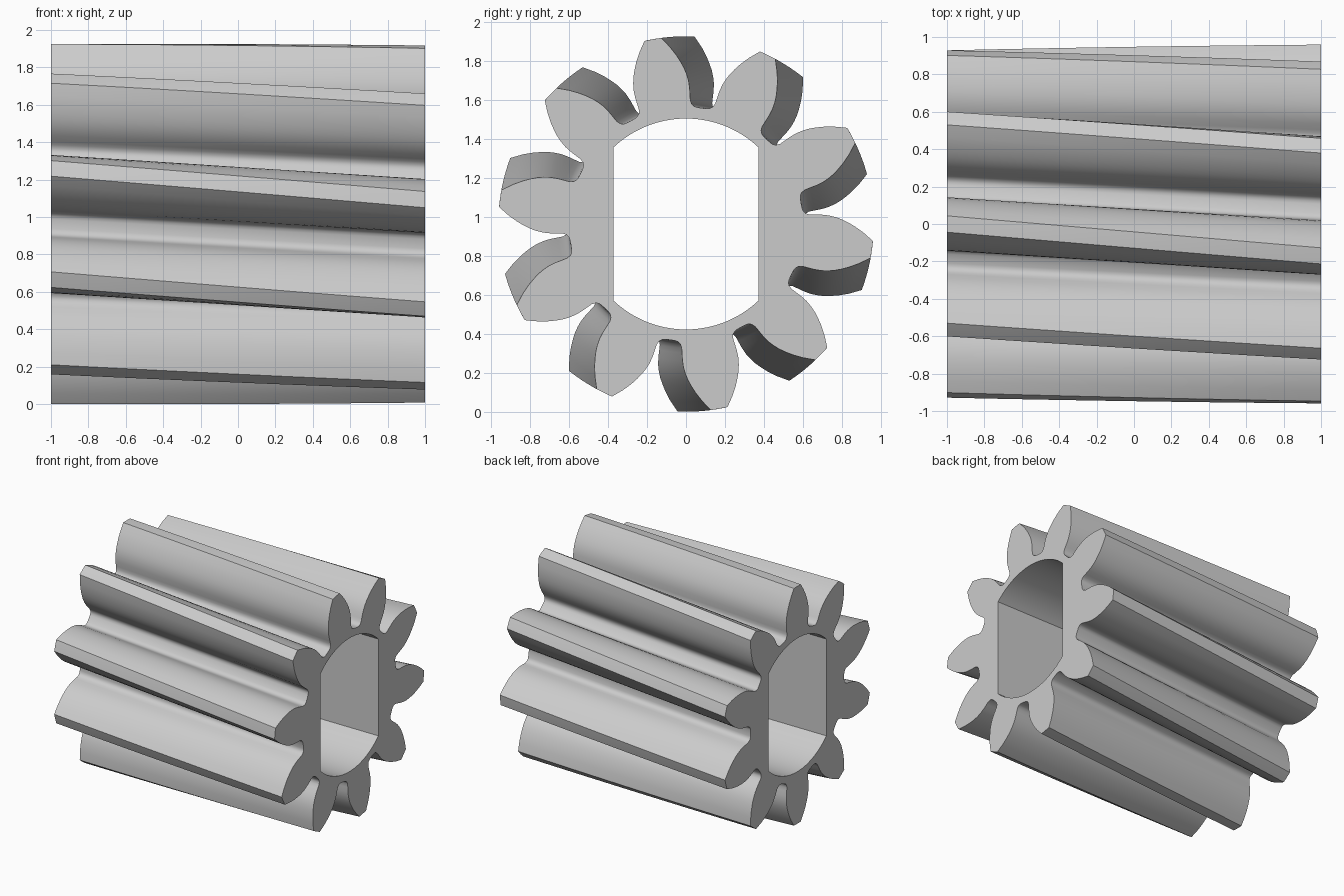
import bpy, bmesh
from math import sin, cos, radians, asin, pi

if "Cube" in bpy.data.objects:
    bpy.data.objects.remove(bpy.data.objects["Cube"], do_unlink=True)

TEETH = 10
CENTRE_Z = 0.963
PHASE = radians(90.0)     # tooth direction at the left-hand end (x = -1)
TWIST = radians(10.2)     # helix turn along the length
SLICES = 8
BORE_R, BORE_FLAT = 0.541, 0.372

# Half tooth: radius and angle off the tooth centre line, from root to tip
FLANK = [(0.600, 18.0), (0.601, 15.6), (0.605, 14.2), (0.615, 13.0),
         (0.635, 12.2), (0.66, 12.0), (0.70, 11.7), (0.736, 11.2),
         (0.77, 10.4), (0.80, 9.5), (0.83, 8.4), (0.866, 7.0),
         (0.91, 5.1), (0.963, 2.6)]
TOOTH = ([(r, -a) for r, a in FLANK] + [(0.963, 0.0)]
         + [(r, a) for r, a in reversed(FLANK[1:])])


def ring(bm, x, points):
    """Closed loop of vertices from polar points, at one place on the axis."""
    return [bm.verts.new((x, r * cos(a), CENTRE_Z + r * sin(a))) for r, a in points]


def skin(bm, a, b):
    """Quads between two loops of equal length."""
    n = len(a)
    for i in range(n):
        j = (i + 1) % n
        bm.faces.new((a[i], a[j], b[j], b[i]))


def gear_outline(turn):
    return [(r, PHASE + turn + 2 * pi * t / TEETH + radians(a))
            for t in range(TEETH) for r, a in TOOTH]


def bore_outline(steps=28):
    """Round hole with two flat sides."""
    start = pi / 2 - asin(BORE_FLAT / BORE_R)
    span = pi - 2 * start
    return [(BORE_R, start + half * pi + span * i / steps)
            for half in (0, 1) for i in range(steps + 1)]


bm = bmesh.new()

# Twisted teeth
teeth = [ring(bm, -1 + 2 * s / SLICES, gear_outline(TWIST * s / SLICES))
         for s in range(SLICES + 1)]
for a, b in zip(teeth, teeth[1:]):
    skin(bm, a, b)

# Straight bore
bore = [ring(bm, x, bore_outline()) for x in (-1, 1)]
skin(bm, bore[1], bore[0])

# End faces with the hole left open
for outer, inner in ((teeth[0], bore[0]), (teeth[-1], bore[1])):
    edges = [bm.edges.get((loop[i - 1], loop[i]))
             for loop in (outer, inner) for i in range(len(loop))]
    bmesh.ops.triangle_fill(bm, use_beauty=True, use_dissolve=False, edges=edges)

bmesh.ops.recalc_face_normals(bm, faces=bm.faces)
mesh = bpy.data.meshes.new("helical_gear")
bm.to_mesh(mesh)
bm.free()

gear = bpy.data.objects.new("helical_gear", mesh)
bpy.context.collection.objects.link(gear)

# Plain grey
grey = bpy.data.materials.new("light grey")
grey.use_nodes = True
colour = (0.6, 0.6, 0.6, 1.0)
grey.diffuse_color = colour
grey.node_tree.nodes["Principled BSDF"].inputs["Base Color"].default_value = colour
mesh.materials.append(grey)

# Smooth flanks, sharp tips and ends
bpy.ops.object.select_all(action="DESELECT")
gear.select_set(True)
bpy.context.view_layer.objects.active = gear
bpy.ops.object.shade_smooth_by_angle(angle=radians(40))
